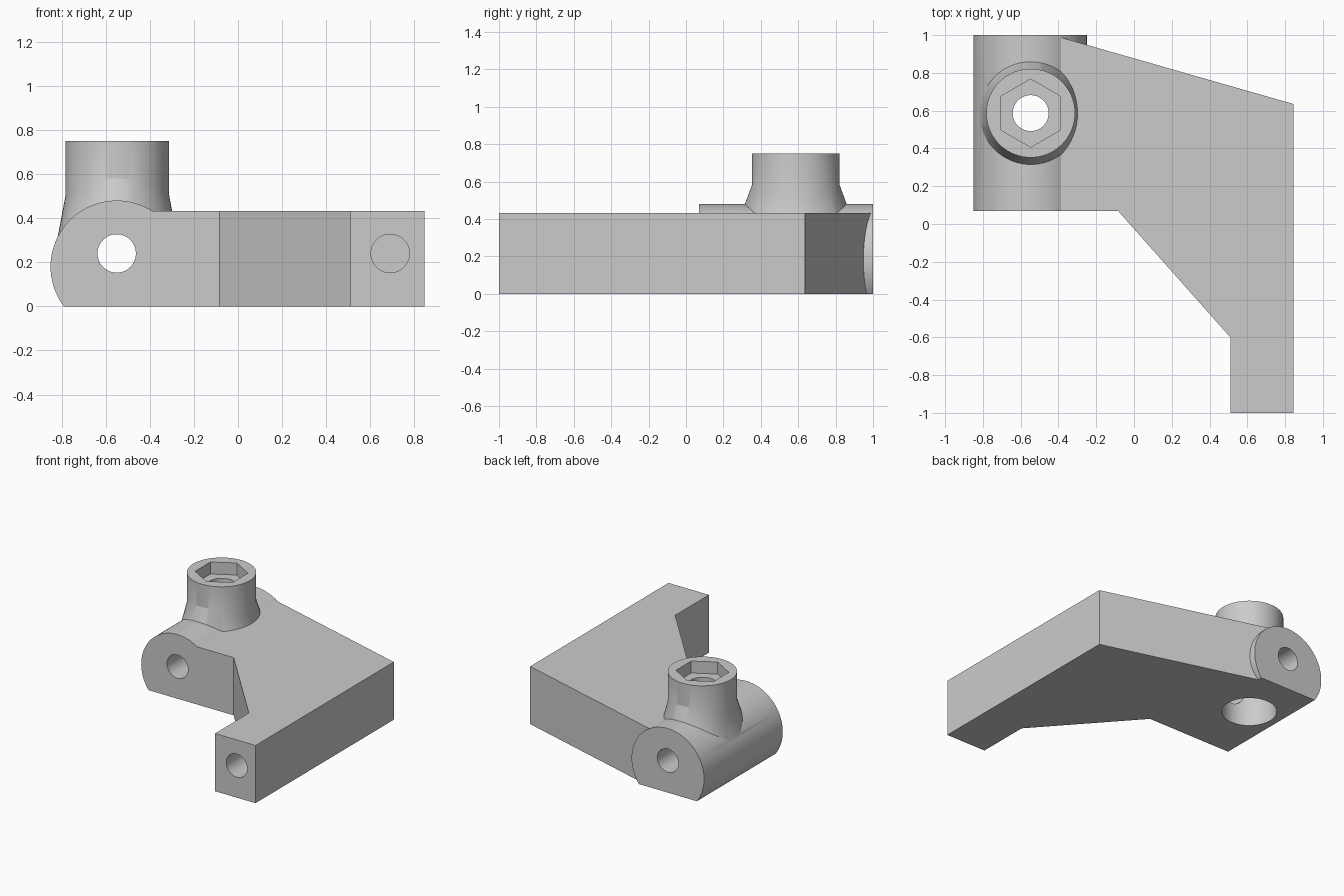
import bpy, bmesh
from math import sin, cos, sqrt, pi, asin, radians

if "Cube" in bpy.data.objects:
    bpy.data.objects.remove(bpy.data.objects["Cube"], do_unlink=True)

grey = bpy.data.materials.new("plain_grey")
grey.use_nodes = True
grey.diffuse_color = (0.6, 0.6, 0.6, 1)
grey.node_tree.nodes["Principled BSDF"].inputs["Base Color"].default_value = (0.6, 0.6, 0.6, 1)

PIVOT_X, PIVOT_Z, PIVOT_R = -0.55, 0.18, 0.30   # lengthwise barrel
BOSS_X, BOSS_Y, BOSS_R = -0.547, 0.587, 0.235   # upright boss
FOOT_R, BLEND_R = 0.272, 0.40                   # flared foot of the boss
SIDES = 72


def loft(name, rings):
    """Closed solid skinned through rings of equal point count."""
    bm = bmesh.new()
    rows = [[bm.verts.new(p) for p in ring] for ring in rings]
    n = len(rows[0])
    for a, b in zip(rows, rows[1:]):
        for i in range(n):
            j = (i + 1) % n
            bm.faces.new((a[i], a[j], b[j], b[i]))
    bm.faces.new(rows[0])
    bm.faces.new(rows[-1])
    bmesh.ops.recalc_face_normals(bm, faces=bm.faces)
    mesh = bpy.data.meshes.new(name)
    bm.to_mesh(mesh)
    bm.free()
    mesh.materials.append(grey)
    ob = bpy.data.objects.new(name, mesh)
    bpy.context.collection.objects.link(ob)
    return ob


def rod(name, axis, centre, r, lo, hi, sides=SIDES):
    """Straight rod along y or z; the centre gives the other two coordinates."""
    def ring(t):
        pts = []
        for i in range(sides):
            a = 2 * pi * i / sides + pi / 2
            u, v = centre[0] + r * cos(a), centre[1] + r * sin(a)
            pts.append((u, t, v) if axis == "y" else (u, v, t))
        return pts
    return loft(name, [ring(lo), ring(hi)])


def combine(target, other, operation):
    mod = target.modifiers.new(other.name, "BOOLEAN")
    mod.operation, mod.object, mod.solver = operation, other, "EXACT"
    bpy.context.view_layer.objects.active = target
    bpy.ops.object.modifier_apply(modifier=mod.name)
    bpy.data.objects.remove(other, do_unlink=True)


# Bent arm plate
outline = [(-0.55, 0.07), (-0.085, 0.07), (0.51, -0.6), (0.51, -1), (0.845, -1),
           (0.845, 0.635), (-0.43, 1), (-0.55, 1)]
bracket = loft("bracket_arm", [[(x, y, z) for x, y in outline] for z in (0, 0.432)])

# Barrel with a flat underside
start = -asin(PIVOT_Z / PIVOT_R)
sweep = pi - 2 * start
arc = [start + sweep * i / SIDES for i in range(SIDES + 1)]
barrel = loft("barrel", [[(PIVOT_X + PIVOT_R * cos(a), y, PIVOT_Z + PIVOT_R * sin(a))
                          for a in arc] for y in (0.07, 1)])
combine(bracket, barrel, "UNION")


# Boss whose flared foot follows the curve of the barrel
def boss_ring(r, height):
    pts = []
    for i in range(SIDES):
        a = 2 * pi * i / SIDES
        dx = r * cos(a)
        pts.append((BOSS_X + dx, BOSS_Y + r * sin(a), height(dx)))
    return pts


def saddle(radius):
    return lambda dx: PIVOT_Z + sqrt(radius ** 2 - dx ** 2)


boss = loft("boss", [boss_ring(FOOT_R, lambda dx: 0.2),
                     boss_ring(FOOT_R, saddle(PIVOT_R)),
                     boss_ring(BOSS_R, saddle(BLEND_R)),
                     boss_ring(BOSS_R, lambda dx: 0.75)])
combine(bracket, boss, "UNION")

# Holes: barrel bore, arm end hole, hex pocket, screw hole, wide bore from below
boss_centre = (BOSS_X, BOSS_Y)
for cutter in (
    rod("barrel_bore", "y", (PIVOT_X, 0.24), 0.087, -0.2, 1.2),
    rod("arm_end_hole", "y", (0.69, 0.24), 0.087, -1.2, -0.3),
    rod("hex_pocket", "z", boss_centre, 0.18, 0.66, 0.9, 6),
    rod("screw_hole", "z", boss_centre, 0.095, 0.3, 0.8),
    rod("wide_bore", "z", boss_centre, 0.19, -0.2, 0.5),
):
    combine(bracket, cutter, "DIFFERENCE")

# Smooth round faces, keep edges sharp
bpy.ops.object.select_all(action="DESELECT")
bracket.select_set(True)
bpy.context.view_layer.objects.active = bracket
bpy.ops.object.shade_smooth_by_angle(angle=radians(20))
